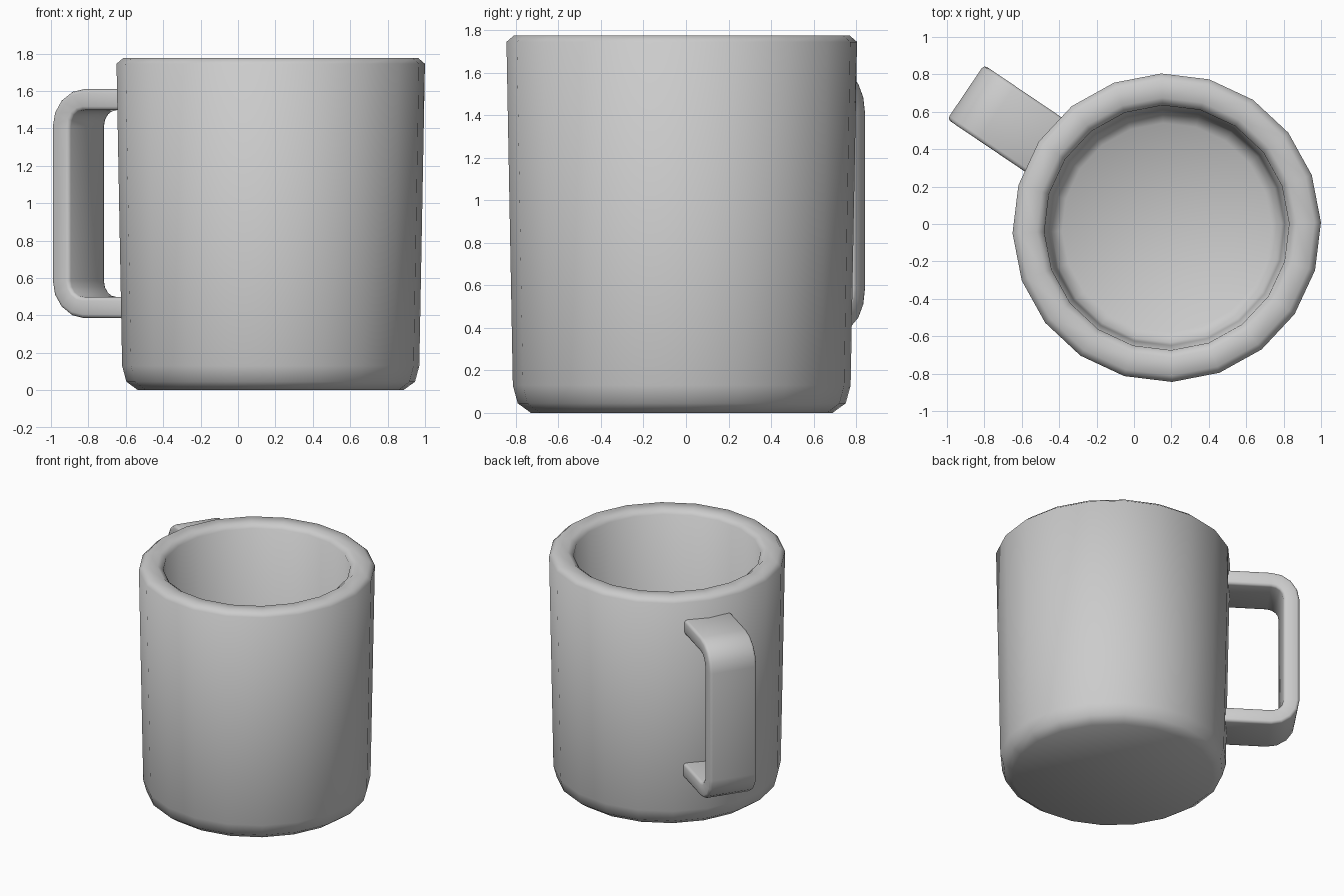
import bpy, bmesh, math
from mathutils import Vector

if "Cube" in bpy.data.objects:
    bpy.data.objects.remove(bpy.data.objects["Cube"])

CENTRE = Vector((0.175, -0.02, 0))
SIDES = 20
TURN = math.radians(2)
HANDLE_ANGLE = math.radians(146)

clay = bpy.data.materials.new("grey_ceramic")
clay.diffuse_color = (0.6, 0.6, 0.6, 1)
clay.use_nodes = True
clay.node_tree.nodes["Principled BSDF"].inputs["Base Color"].default_value = clay.diffuse_color


def finish(bm, name):
    bmesh.ops.recalc_face_normals(bm, faces=bm.faces)
    mesh = bpy.data.meshes.new(name)
    bm.to_mesh(mesh)
    bm.free()
    mesh.materials.append(clay)
    obj = bpy.data.objects.new(name, mesh)
    bpy.context.collection.objects.link(obj)
    mesh.shade_smooth()
    return obj


def bridge(bm, a, b):
    n = len(a)
    for i in range(n):
        j = (i + 1) % n
        bm.faces.new((a[i], a[j], b[j], b[i]))


# Cup: one closed profile of (radius, height), from underside over the rim to the inner floor
profile = [(0.71, 0), (0.772, 0.045), (0.795, 0.13), (0.825, 1.745), (0.79, 1.775),
           (0.695, 1.775), (0.655, 1.745), (0.63, 0.26), (0.615, 0.19), (0.56, 0.15)]
bm = bmesh.new()
rings = []
for r, z in profile:
    angles = [TURN + math.tau * i / SIDES for i in range(SIDES)]
    rings.append([bm.verts.new(CENTRE + Vector((r * math.cos(a), r * math.sin(a), z)))
                  for a in angles])
for a, b in zip(rings, rings[1:]):
    bridge(bm, a, b)
bm.faces.new(rings[0])
bm.faces.new(rings[-1])
finish(bm, "cup_body")

# Handle: flat band swept along a rounded bracket path
START, CORNER = 0.72, 1.097
LOW, HIGH = 0.585, 1.41
OUTER, INNER, HALF = 0.2, 0.087, 0.175
path = [(START, LOW, -90)]
path += [(CORNER, LOW, -90 + 22.5 * i) for i in range(5)]
path += [(CORNER, HIGH, 22.5 * i) for i in range(5)]
path += [(START, HIGH, 90)]

out = Vector((math.cos(HANDLE_ANGLE), math.sin(HANDLE_ANGLE), 0))
side = Vector((-out.y, out.x, 0))
bm = bmesh.new()
rings = []
for d, z, deg in path:
    c, s = math.cos(math.radians(deg)), math.sin(math.radians(deg))
    ring = []
    for radius, w in ((OUTER, -HALF), (OUTER, HALF), (INNER, HALF), (INNER, -HALF)):
        p = CENTRE + out * (d + radius * c) + side * w
        p.z = z + radius * s
        ring.append(bm.verts.new(p))
    rings.append(ring)
for a, b in zip(rings, rings[1:]):
    bridge(bm, a, b)
bm.faces.new(rings[0])
bm.faces.new(rings[-1])
handle = finish(bm, "handle")

# Softened long edges of the band
bevel = handle.modifiers.new("soft_edges", 'BEVEL')
bevel.width = 0.02
bevel.segments = 2
bevel.limit_method = 'ANGLE'
bevel.angle_limit = math.radians(45)
